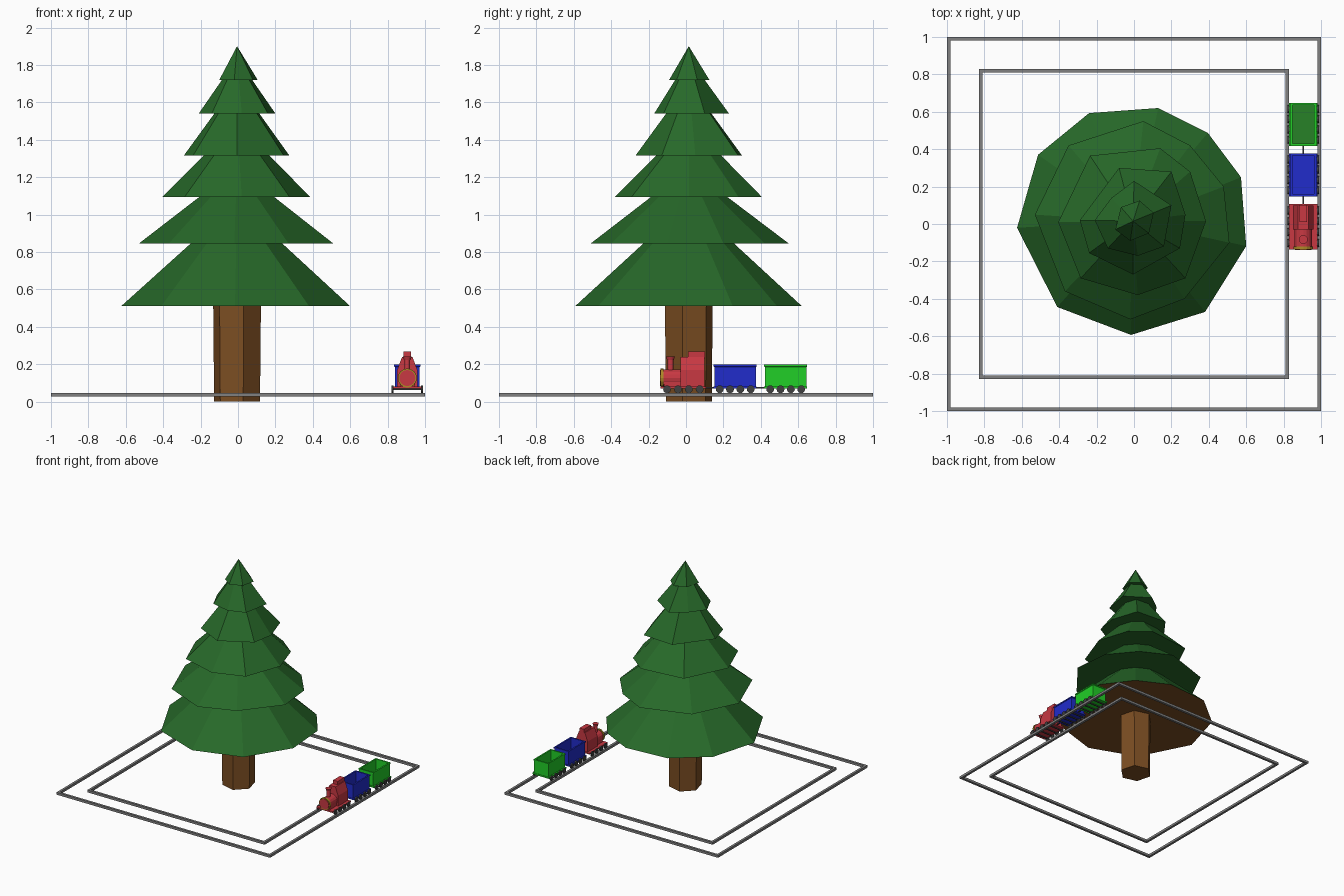
import bpy, bmesh, math
from mathutils import Vector, Matrix

if "Cube" in bpy.data.objects:
    bpy.data.objects.remove(bpy.data.objects["Cube"])


def mat(name, r, g, b):
    m = bpy.data.materials.new(name)
    m.diffuse_color = (r, g, b, 1)
    m.use_nodes = True
    m.node_tree.nodes["Principled BSDF"].inputs["Base Color"].default_value = m.diffuse_color
    return m


LEAF = mat("pine green", 0.02, 0.14, 0.022)
BROWN = mat("bark brown", 0.2, 0.075, 0.016)
GREY = mat("rail grey", 0.22, 0.22, 0.22)
DARK = mat("wheel dark grey", 0.05, 0.05, 0.05)
RED = mat("engine red", 0.58, 0.04, 0.055)
GOLD = mat("brass", 0.42, 0.25, 0.02)
BLUE = mat("wagon blue", 0.015, 0.025, 0.6)
GREEN = mat("wagon green", 0.015, 0.62, 0.02)
FLOOR = mat("wagon floor green", 0.02, 0.22, 0.02)


def finish(name, bm, *mats):
    bmesh.ops.recalc_face_normals(bm, faces=bm.faces)
    me = bpy.data.meshes.new(name)
    bm.to_mesh(me)
    bm.free()
    for m in mats:
        me.materials.append(m)
    ob = bpy.data.objects.new(name, me)
    bpy.context.collection.objects.link(ob)
    return ob


def rings(name, loops, mats, cap_first=False, cap_last=False, wrap=False):
    """Skin a stack of equal-length loops."""
    bm = bmesh.new()
    vs = [[bm.verts.new(p) for p in lp] for lp in loops]
    n = len(loops[0])
    pairs = list(zip(vs, vs[1:])) + ([(vs[-1], vs[0])] if wrap else [])
    for a, b in pairs:
        for i in range(n):
            j = (i + 1) % n
            bm.faces.new((a[i], a[j], b[j], b[i]))
    if cap_first:
        bm.faces.new(vs[0]).material_index = len(mats) - 1
    if cap_last:
        bm.faces.new(vs[-1])
    return finish(name, bm, *mats)


def box(name, x0, x1, y0, y1, z0, z1, m):
    loops = [[(x0, y0, z), (x1, y0, z), (x1, y1, z), (x0, y1, z)] for z in (z0, z1)]
    return rings(name, loops, [m], True, True)


def cyl(name, centre, r1, r2, depth, axis, m, seg=16):
    bm = bmesh.new()
    rot = Vector((0, 0, 1)).rotation_difference(Vector(axis)).to_matrix().to_4x4()
    bmesh.ops.create_cone(bm, cap_ends=True, segments=seg, radius1=r1, radius2=r2,
                          depth=depth, matrix=Matrix.Translation(centre) @ rot)
    return finish(name, bm, m)


# Tree tiers: bottom z, top z, top scale, underside scale, irregular outline
tiers = [
    (0.51, 0.845, 0.40, 0, [(.13, .62), (.395, .487), (.572, .25), (.6, -.118), (.38, -.47),
        (-.016, -.593), (-.41, -.444), (-.625, -.02), (-.513, .37), (-.24, .593)]),
    (0.845, 1.1, 0.37, 0.42, [(.05, .55), (.30, .42), (.48, .20), (.51, -.10), (.27, -.40),
        (-.02, -.51), (-.37, -.36), (-.53, .05), (-.35, .42)]),
    (1.095, 1.325, 0.42, 0.45, [(.14, .405), (.30, .28), (.385, .015), (.275, -.29),
        (.02, -.38), (-.285, -.29), (-.405, .01), (-.235, .365)]),
    (1.315, 1.55, 0.40, 0.50, [(.2, .28), (.275, .05), (.245, -.13), (-.005, -.27),
        (-.24, -.155), (-.29, .02), (-.08, .30)]),
    (1.54, 1.73, 0.36, 0.45, [(0, .23), (.2, .10), (.16, -.12), (.02, -.17),
        (-.14, -.13), (-.21, .02), (-.12, .14)]),
    (1.72, 1.9, 0, 0.5, [(.03, .125), (.105, .06), (.08, -.05), (-.02, -.09),
        (-.1, -.03), (-.07, .09)]),
]
mid = Vector((-0.005, 0.015))
for k, (z0, z1, top, under, pts) in enumerate(tiers):
    def loop(s, z):
        return [(*(mid + (Vector(p) - mid) * s), z) for p in pts]
    loops = [loop(1, z0), loop(max(top, 0.001), z1)]
    if under:
        loops.insert(0, loop(under, z0))
    rings(f"tree_tier_{k + 1}", loops, [LEAF, BROWN] if k == 0 else [LEAF], k == 0, top == 0)

# Six-sided trunk
hexagon = [math.radians(45 + 60 * i) for i in range(6)]
rings("trunk", [[(mid.x + r * math.cos(a), mid.y + r * math.sin(a), z) for a in hexagon]
                for r, z in ((0.127, 0), (0.132, 0.515))], [BROWN], True)

# Two square rails around the tree
for name, a in (("outer_rail", 1.0), ("inner_rail", 0.83)):
    sec = [(a, .026), (a, .046), (a - .02, .046), (a - .02, .026)]
    rings(name, [[(-s, -s, z), (s, -s, z), (s, s, z), (-s, s, z)] for s, z in sec],
          [GREY], wrap=True)

# Train, standing on the right side and facing the front
CX = 0.905


def chassis(name, y0, y1, m):
    box(name + "_base", CX - .077, CX + .077, y0, y1, .07, .082, m)
    for i in range(4):
        y = y0 + (y1 - y0) * (0.14 + 0.24 * i)
        box(f"{name}_axle_{i}", CX - .075, CX + .075, y - .004, y + .004, .061, .069, DARK)
        for side in (-1, 1):
            cyl(f"{name}_wheel_{i}", (CX + side * .079, y, .066), .021, .021, .01,
                (1, 0, 0), DARK, 12)


def wagon(name, y0, y1, m, floor):
    chassis(name, y0, y1, m)

    def rect(d, z):
        x = .07 - d
        return [(CX - x, y0 + d, z), (CX + x, y0 + d, z), (CX + x, y1 - d, z), (CX - x, y1 - d, z)]
    # open tub: outer wall, rim, inner wall
    rings(name + "_tub", [rect(.004, .08), rect(.004, .185), rect(0, .187), rect(0, .197),
                          rect(.012, .197), rect(.012, .1)], [m], True)
    box(name + "_floor", CX - .06, CX + .06, y0 + .01, y1 - .01, .098, .102, floor)


wagon("blue_wagon", .148, .378, BLUE, BLUE)
wagon("green_wagon", .418, .648, GREEN, FLOOR)
for i, (a, b) in enumerate(((.105, .15), (.375, .42))):
    box(f"coupler_{i}", CX - .004, CX + .004, a, b, .07, .077, DARK)

# Engine: boiler, brass front ring, chimney, cab
chassis("engine", -.135, .107, RED)
box("boiler_bed", CX - .04, CX + .04, -.118, -.03, .08, .12, RED)
cyl("boiler", (CX, -.08, .126), .046, .046, .1, (0, 1, 0), RED)
cyl("brass_ring", (CX, -.128, .126), .051, .051, .016, (0, 1, 0), GOLD)
cyl("boiler_door", (CX, -.136, .126), .043, .043, .006, (0, 1, 0), RED)
cyl("chimney", (CX, -.083, .19), .015, .015, .07, (0, 0, 1), RED, 12)
cyl("chimney_cap", (CX, -.083, .232), .018, .024, .018, (0, 0, 1), RED, 12)
cab = [(-.054, .08), (.054, .08), (.054, .17), (.028, .238), (-.028, .238), (-.054, .17)]
rings("cab", [[(CX + x, y, z) for x, z in cab] for y in (-.03, .1)], [RED], True, True)
box("cab_roof", CX - .021, CX + .021, .01, .102, .23, .267, RED)
